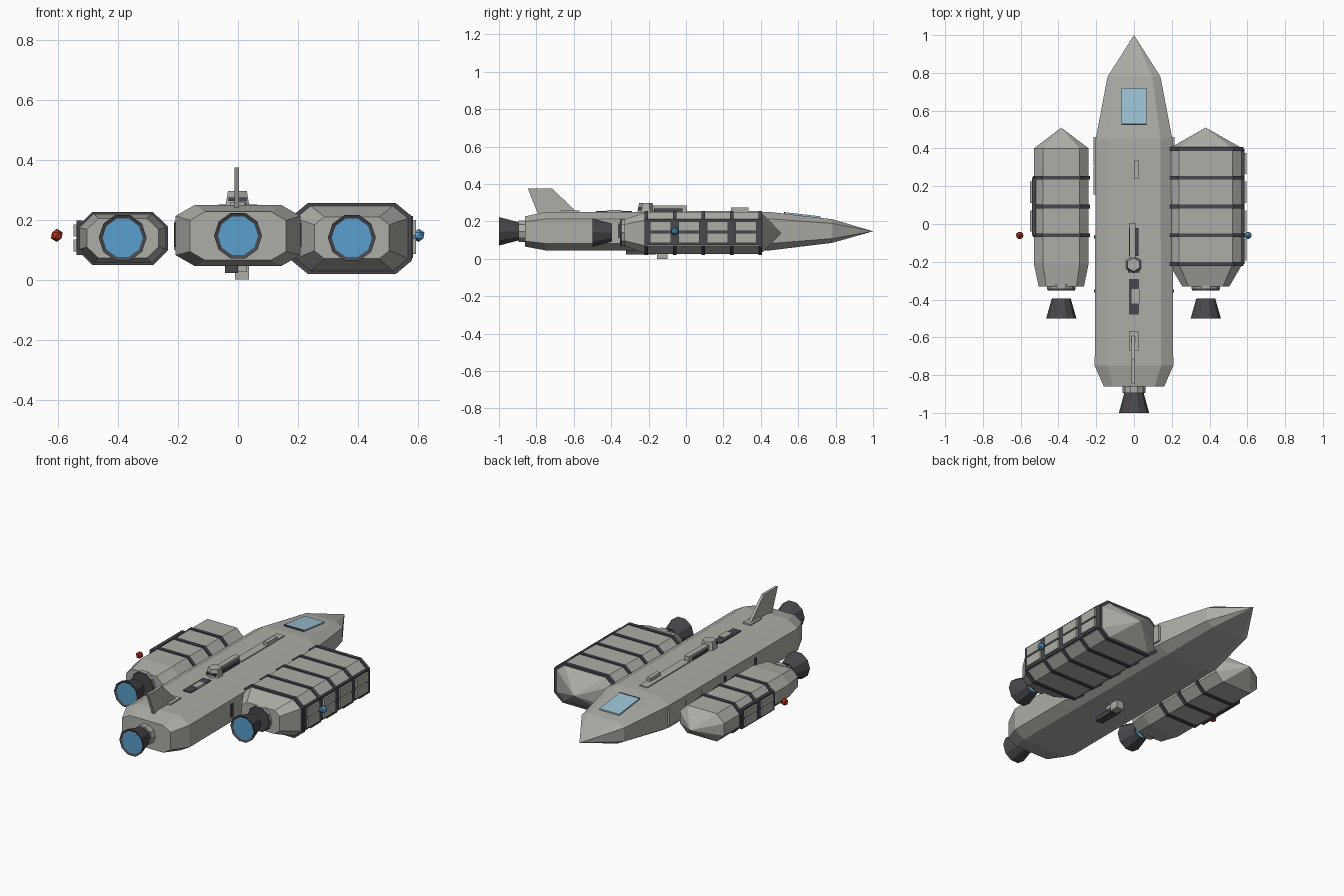
import bpy, bmesh, math
from mathutils import Matrix, Vector

if "Cube" in bpy.data.objects:
    bpy.data.objects.remove(bpy.data.objects["Cube"])


def material(name, r, g, b):
    m = bpy.data.materials.new(name)
    m.use_nodes = True
    m.diffuse_color = (r, g, b, 1)
    m.node_tree.nodes["Principled BSDF"].inputs["Base Color"].default_value = (r, g, b, 1)
    return m


GREY = material("hull grey", 0.42, 0.42, 0.39)
DARK = material("dark metal", 0.065, 0.065, 0.075)
GLOW = material("engine blue", 0.10, 0.35, 0.62)
GLASS = material("window blue", 0.33, 0.54, 0.66)
RED = material("port red", 0.50, 0.03, 0.01)


def finish(name, bm, *mats):
    bmesh.ops.recalc_face_normals(bm, faces=bm.faces)
    mesh = bpy.data.meshes.new(name)
    bm.to_mesh(mesh)
    bm.free()
    for m in mats:
        mesh.materials.append(m)
    ob = bpy.data.objects.new(name, mesh)
    bpy.context.collection.objects.link(ob)
    return ob


def box(name, mat, xs, ys, zs):
    """Box given by its ranges on the three axes."""
    bm = bmesh.new()
    bmesh.ops.create_cube(bm, size=1)
    for v in bm.verts:
        v.co = [(r[0] + r[1]) / 2 + c * (r[1] - r[0]) for c, r in zip(v.co, (xs, ys, zs))]
    return finish(name, bm, mat)


def octagon(cx, y, w, lo, hi, fx, fz):
    """Chamfered rectangle across the y axis."""
    cz, h = (lo + hi) / 2, (hi - lo) / 2
    a, b = w * (1 - fx), h * (1 - fz)
    corners = [(a, h), (w, b), (w, -b), (a, -h), (-a, -h), (-w, -b), (-w, b), (-a, h)]
    return [Vector((cx + x, y, cz + z)) for x, z in corners]


def loft(name, mat, cx, sections, fx, fz, tip=None):
    bm = bmesh.new()
    rings = [[bm.verts.new(p) for p in octagon(cx, *s, fx, fz)] for s in sections]
    for r, s in zip(rings, rings[1:]):
        for i in range(8):
            j = (i + 1) % 8
            bm.faces.new((r[i], r[j], s[j], s[i]))
    bm.faces.new(rings[0])
    if tip:
        t = bm.verts.new(tip)
        for i in range(8):
            bm.faces.new((rings[-1][i], rings[-1][(i + 1) % 8], t))
    else:
        bm.faces.new(rings[-1])
    return finish(name, bm, mat)


def drum(name, mats, x, z, y0, y1, r0, r1, sides=10, rim=0):
    """Tapered cylinder along y; rim insets coloured discs in its ends."""
    bm = bmesh.new()
    bmesh.ops.create_cone(bm, cap_ends=True, segments=sides, radius1=r0, radius2=r1, depth=y1 - y0)
    # the cone axis turns from z to y, with a flat side on top
    turn = Matrix.Rotation(-math.pi / 2, 4, "X") @ Matrix.Rotation(math.pi / sides, 4, "Z")
    place = Matrix.Translation((x, (y0 + y1) / 2, z))
    bmesh.ops.transform(bm, matrix=place @ turn, verts=bm.verts)
    if rim:
        caps = [f for f in bm.faces if len(f.verts) == sides]
        bmesh.ops.inset_individual(bm, faces=caps, thickness=rim, depth=-0.006)
        for f in caps:
            f.material_index = 1
    return finish(name, bm, *mats)


# Main hull with pointed nose
loft("main_hull", GREY, 0, [(-0.86, 0.16, 0.065, 0.227), (-0.75, 0.208, 0.045, 0.25),
     (0.45, 0.203, 0.045, 0.25), (0.78, 0.14, 0.085, 0.212)], 0.31, 0.36, (0, 1, 0.147))

# Cockpit window, a thin plate lying on the sloping nose
window = box("cockpit_window", GLASS, (-0.065, 0.065), (0.53, 0.72), (0, 0.008))
sill = box("window_sill", DARK, (-0.065, 0.065), (0.525, 0.532), (0, 0.009))
for ob in (window, sill):
    for v in ob.data.vertices:
        v.co.z += 0.25 - (v.co.y - 0.45) * 0.115

# Tail fin
bm = bmesh.new()
outline = [(-0.845, 0.375), (-0.715, 0.375), (-0.58, 0.245), (-0.79, 0.235)]
face = bm.faces.new([bm.verts.new((-0.012, y, z)) for y, z in outline])
ext = bmesh.ops.extrude_face_region(bm, geom=[face])["geom"]
bmesh.ops.translate(bm, vec=(0.016, 0, 0),
                    verts=[g for g in ext if isinstance(g, bmesh.types.BMVert)])
finish("tail_fin", bm, GREY)

# Cargo pods, each with bands, side panels and rear collar
BANDS = [0.245, 0.092, -0.06]
PODS = [
    ("left", 1, 0.38, 0.195, 0.025, 0.25, 0.125, 0.07, 0.21, 0.27, 0.38, [0.397] + BANDS + [-0.212]),
    ("right", -1, -0.385, 0.145, 0.055, 0.22, 0.12, 0.072, 0.205, 0.33, 0.56, BANDS),
]
for side, s, cx, w, lo, hi, ew, elo, ehi, fx, fz, bands in PODS:
    loft(side + "_pod", GREY, cx, [(-0.33, ew, elo, ehi), (-0.21, w, lo, hi), (0.40, w, lo, hi)],
         fx, fz, (cx, 0.51, (lo + hi) / 2))
    for i, y in enumerate(bands):
        g = 0.006
        loft(f"{side}_pod_band_{i}", DARK, cx, [(y - 0.01, w + g, lo - g, hi + g),
             (y + 0.01, w + g, lo - g, hi + g)], fx, fz)
    # Panels in the bays between bands, split by dark rails
    wall = cx + s * w
    plo, phi = (0.085, 0.2) if s > 0 else (0.095, 0.185)
    mid = (plo + phi) / 2
    for i, (front, back) in enumerate(zip(bands, bands[1:])):
        ys = (back + 0.02, front - 0.02)
        base = sorted((wall - s * 0.01, wall + s * 0.009))
        box(f"{side}_panel_frame_{i}", DARK, base, (back, front), (plo - 0.012, phi + 0.012))
        plate = sorted((wall, wall + s * 0.02))
        box(f"{side}_panel_low_{i}", GREY, plate, ys, (plo, mid - 0.005))
        box(f"{side}_panel_high_{i}", GREY, plate, ys, (mid + 0.005, phi))
    drum(side + "_pod_collar", [GREY], cx, 0.14, -0.342, -0.32, 0.075, 0.075)
    drum(side + "_pod_collar_ring", [DARK], cx, 0.14, -0.352, -0.342, 0.072, 0.075)
    drum(side + "_nozzle", [DARK, GLOW], cx, 0.14, -0.5, -0.395, 0.08, 0.05, rim=0.013)

# Main engine
drum("main_engine_collar", [GREY], 0, 0.147, -0.895, -0.85, 0.06, 0.06)
drum("main_nozzle", [DARK, GLOW], 0, 0.147, -1.0, -0.89, 0.08, 0.05, rim=0.013)

# Navigation lights
for name, mat, x in (("left_light", GLOW, 0.603), ("right_light", RED, -0.605)):
    bm = bmesh.new()
    bmesh.ops.create_icosphere(bm, subdivisions=1, radius=0.022,
                               matrix=Matrix.Translation((x, -0.06, 0.148)))
    finish(name, bm, mat)

# Dorsal spine and equipment
T = 0.245
SPINE = (-0.026, 0.024)
for name, mat, xs, ys, top in [
    ("spine_front", GREY, SPINE, (0.0, 0.4), 0.256),
    ("spine_rear", GREY, SPINE, (-0.67, -0.57), 0.258),
    ("spine_hatch", GREY, (0.0, 0.025), (0.24, 0.335), 0.275),
    ("equipment_base", DARK, SPINE, (-0.17, -0.02), 0.27),
    ("equipment_box", GREY, (-0.024, 0.008), (-0.18, 0.005), 0.284),
    ("rear_conduit", DARK, (-0.026, 0.026), (-0.48, -0.29), 0.256),
    ("rear_conduit_cover", GREY, (-0.012, 0.028), (-0.42, -0.345), 0.262),
]:
    box(name, mat, xs, ys, (T, top))

# Dorsal turret, a tapered hexagonal block with a dark slot
bm = bmesh.new()
bmesh.ops.create_cone(bm, cap_ends=True, segments=6, radius1=0.046, radius2=0.036, depth=0.05,
                      matrix=Matrix.Translation((-0.002, -0.215, 0.272)))
finish("turret", bm, GREY)
box("turret_slot", DARK, (-0.032, 0.028), (-0.256, -0.21), (0.262, 0.274))

# Belly equipment
box("belly_conduit", DARK, (-0.044, 0.0), (-0.32, -0.16), (0.022, 0.05))
box("belly_box", GREY, (-0.01, 0.036), (-0.155, -0.1), (0.0, 0.05))
box("belly_arm", GREY, (-0.03, 0.03), (-0.2, -0.15), (0.025, 0.05))

# Docking plates and small vents on the hull sides
for side, s in (("left", 1), ("right", -1)):
    for i, y in enumerate((0.23, 0.385)):
        box(f"{side}_dock_plate_{i}", GREY, sorted((s * 0.19, s * 0.214)),
            (y - 0.075, y + 0.075), (0.1, 0.195))
    for i, y in enumerate((-0.07, -0.355)):
        box(f"{side}_vent_{i}", DARK, sorted((s * 0.2, s * 0.212)),
            (y - 0.008, y + 0.008), (0.11, 0.19))
